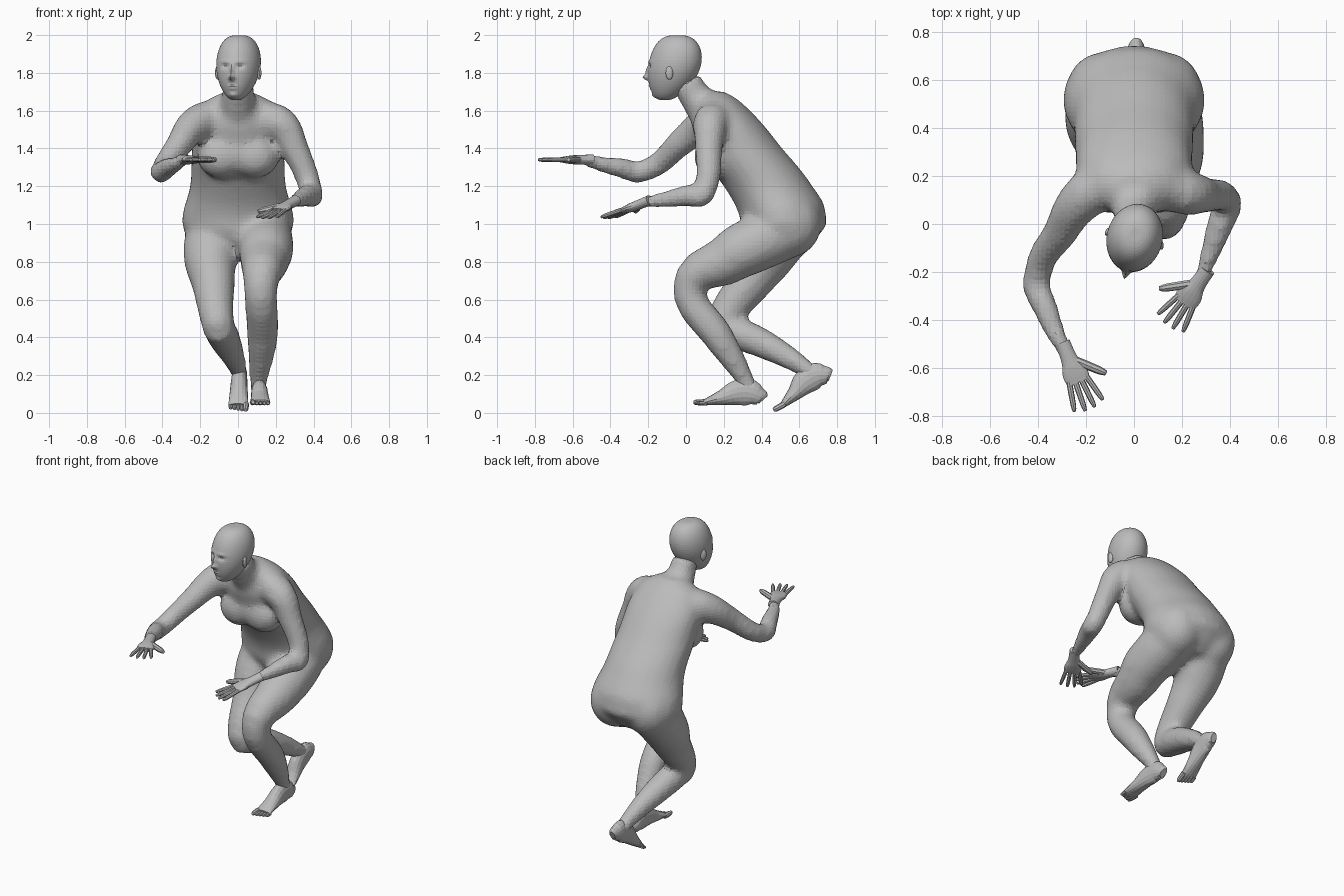
import bpy, bmesh, math
from mathutils import Vector, Matrix

if "Cube" in bpy.data.objects:
    bpy.data.objects.remove(bpy.data.objects["Cube"])

UP = Vector((0, 0, 1))
SIDEWAYS = Vector((1, 0, 0))
GREY = (0.5, 0.5, 0.5, 1)
skin = bpy.data.materials.new("grey skin")
skin.use_nodes = True
skin.diffuse_color = GREY
skin.node_tree.nodes["Principled BSDF"].inputs["Base Color"].default_value = GREY


def smooth_path(rows, steps):
    """Smooth interpolation through rows of x, y, z, half width, half depth."""
    rows = [Vector(row) for row in rows]
    last = len(rows) - 1
    path = []
    for i, (here, there) in enumerate(zip(rows, rows[1:])):
        leave = (there - rows[i - 1]) / 2 if i > 0 else there - here
        arrive = (rows[i + 2] - here) / 2 if i + 1 < last else there - here
        for k in range(steps):
            t = k / steps
            early = here + leave * t
            late = there - arrive * (1 - t)
            blend = t * t * (3 - 2 * t)
            path.append(early.lerp(late, blend))
    return path + [rows[-1]]


def loft(bm, rows, sides=16, steps=4, axis=None, across=SIDEWAYS):
    """Elliptical tube along rows; axis fixes the plane of the slices."""
    path = smooth_path(rows, steps)
    rings = []
    for i, point in enumerate(path):
        before, after = path[max(i - 1, 0)], path[min(i + 1, len(path) - 1)]
        tangent = axis or Vector((after - before)[:3]).normalized()
        side = (across - tangent * across.dot(tangent)).normalized()
        other = tangent.cross(side)
        ring = []
        for k in range(sides):
            angle = math.tau * k / sides
            offset = side * math.cos(angle) * point[3] + other * math.sin(angle) * point[4]
            ring.append(bm.verts.new(Vector(point[:3]) + offset))
        rings.append(ring)
    for ring, following in zip(rings, rings[1:]):
        for k in range(sides):
            j = (k + 1) % sides
            bm.faces.new((ring[k], ring[j], following[j], following[k]))
    bm.faces.new(rings[0][::-1])
    bm.faces.new(rings[-1])
    return [vert for ring in rings for vert in ring]


def limb(bm, *joints):
    """Round limb through joints of x, y, z, radius."""
    loft(bm, [(*joint, joint[-1]) for joint in joints])


def digit(bm, start, end, radius, across=SIDEWAYS):
    """Finger or toe with a rounded tip."""
    rows = [(*start.lerp(end, t), radius * r, radius * r) for t, r in ((0, 1), (.5, 1), (.9, .8), (1, .3))]
    loft(bm, rows, sides=8, steps=2, across=across)


def ball(bm, centre, size, turn=0):
    place = Matrix.Translation(centre) @ Matrix.Rotation(turn, 4, 'Z') @ Matrix.Diagonal((*size, 1))
    bmesh.ops.create_uvsphere(bm, u_segments=16, v_segments=12, radius=1, matrix=place)


def finish(bm, name):
    mesh = bpy.data.meshes.new(name)
    bmesh.ops.recalc_face_normals(bm, faces=bm.faces)
    bm.to_mesh(mesh)
    bm.free()
    mesh.materials.append(skin)
    part = bpy.data.objects.new(name, mesh)
    bpy.context.collection.objects.link(part)
    return part


# Torso slices as height, front, back, half width
body = bmesh.new()
torso = [(.86, .36, .62, .18), (.95, .3, .71, .27), (1.05, .28, .74, .295), (1.2, .2, .67, .255),
         (1.4, .07, .51, .245), (1.6, .04, .34, .21), (1.7, .1, .21, .08)]
loft(body, [(0, (front + back) / 2, z, wide, (back - front) / 2) for z, front, back, wide in torso],
     sides=24, axis=UP)

# Neck, chest and buttocks
limb(body, (0, .15, 1.56, .12), (0, .06, 1.66, .09), (.005, 0, 1.76, .08))
for side in (-1, 1):
    ball(body, (side * .09, .15, 1.36), (.13, .11, .12))
    ball(body, (side * .13, .54, 1), (.16, .18, .18))
ball(body, (0, .14, 1.38), (.12, .09, .12))

# Arms: shoulder, upper arm, elbow, forearm, wrist
limb(body, (.12, .16, 1.55, .1), (.22, .13, 1.53, .095), (.3, .12, 1.4, .075), (.385, .1, 1.18, .062),
     (.36, 0, 1.15, .058), (.28, -.23, 1.11, .03))
limb(body, (-.12, .16, 1.55, .1), (-.22, .1, 1.53, .095), (-.31, -.04, 1.42, .072), (-.4, -.2, 1.29, .06),
     (-.37, -.35, 1.3, .054), (-.28, -.55, 1.34, .03))

# Legs: hip, thigh, knee, calf, ankle
limb(body, (.12, .52, .96, .15), (.145, .36, .89, .15), (.14, .2, .8, .13), (.12, .02, .66, .09),
     (.13, .16, .42, .085), (.11, .31, .18, .05), (.11, .34, .08, .048))
limb(body, (-.12, .52, .96, .15), (-.145, .43, .83, .145), (-.13, .33, .68, .115), (-.11, .2, .49, .09),
     (-.09, .25, .43, .085), (-.06, .4, .37, .08), (0, .64, .23, .048), (0, .7, .17, .045))

# Merge the overlapping limbs into one skin
figure = finish(body, "body")
merge = figure.modifiers.new("merge", 'REMESH')
merge.mode, merge.voxel_size = 'VOXEL', .02
soften = figure.modifiers.new("soften", 'SMOOTH')
soften.factor, soften.iterations = .5, 10


# Hands: flat palm, four fanned fingers and a thumb
def hand(name, wrist, knuckles, thumb_side):
    bm = bmesh.new()
    wrist, knuckles = Vector(wrist), Vector(knuckles)
    way = (knuckles - wrist).normalized()
    across = UP.cross(way).normalized() * thumb_side
    palm = [(-.05, .032, .028), (.03, .036, .025), (.08, .052, .022), (.13, .05, .014)]
    loft(bm, [(*(wrist + way * t), wide, thick) for t, wide, thick in palm], across=across)
    for i in (-1.5, -.5, .5, 1.5):
        start = knuckles + across * i * .025 - way * .015
        end = knuckles + across * i * .043 + way * (.13 - .015 * abs(i))
        digit(bm, start, end, .012, across)
    digit(bm, wrist + way * .03 + across * .01, wrist + way * .14 + across * .12, .018, way)
    finish(bm, name)


hand("left_hand", (.28, -.23, 1.11), (.21, -.33, 1.07), -1)
hand("right_hand", (-.28, -.54, 1.34), (-.23, -.66, 1.34), 1)


# Feet: flat sole from heel to toe, rising to the ankle, with five toes
def foot(name, heel, toe, big_toe_side):
    bm = bmesh.new()
    heel, toe = Vector(heel), Vector(toe)
    lift = SIDEWAYS.cross(heel - toe).normalized()
    shape = [(0, .02, .06), (.08, .036, .1), (.3, .042, .14), (.6, .048, .08), (.85, .053, .03)]
    loft(bm, [(*(heel.lerp(toe, t) + lift * tall / 2), wide, tall / 2) for t, wide, tall in shape])
    for i in range(5):
        radius = .011 if i else .016
        shift = SIDEWAYS * big_toe_side * (.04 - .02 * i) + lift * radius
        digit(bm, heel.lerp(toe, .8) + shift, heel.lerp(toe, 1 - .02 * i) + shift, radius)
    finish(bm, name)


foot("left_foot", (.11, .41, .04), (.12, .04, .04), -1)
foot("right_foot", (.01, .78, .17), (0, .47, 0), 1)

# Head: an egg that narrows and moves forward towards the chin
bm = bmesh.new()
CHIN, CROWN = 1.655, 2
egg = []
for k in range(1, 32):
    angle = math.pi * k / 32
    height = (1 - math.cos(angle)) / 2
    low = 1 - height
    depth = (.145 - .05 * low ** 3) * math.sin(angle) ** .7
    egg.append((0, .005 - .07 * low ** 2, CHIN + (CROWN - CHIN) * height, depth * .83, depth))
head = loft(bm, egg, sides=72, steps=2, axis=UP)

# Face: nose tip, bridge, eye sockets, brows, lips and chin as x, z, spread in x, spread in z, push
for x, z, spread_x, spread_z, push in [
        (0, 1.775, .015, .015, .03), (0, 1.81, .01, .03, .016), (.04, 1.835, .02, .013, -.012),
        (.04, 1.86, .03, .01, .004), (0, 1.73, .02, .006, .008), (0, 1.715, .02, .005, .007),
        (0, 1.68, .025, .015, .01)]:
    for centre in {x, -x}:
        for vert in head:
            if vert.co.y < -.03:
                far = ((vert.co.x - centre) / spread_x) ** 2 + ((vert.co.z - z) / spread_z) ** 2
                vert.co.y -= push * math.exp(-far)

# Eyes and ears, then the whole head turns to its right
for side in (-1, 1):
    ball(bm, (side * .04, -.104, 1.835), (.016, .014, .01))
    ball(bm, (side * .113, -.01, 1.8), (.012, .02, .036), side * .35)
bmesh.ops.transform(bm, verts=bm.verts, matrix=Matrix.Translation((.005, -.05, 0)) @ Matrix.Rotation(-.25, 4, 'Z'))
finish(bm, "head")
